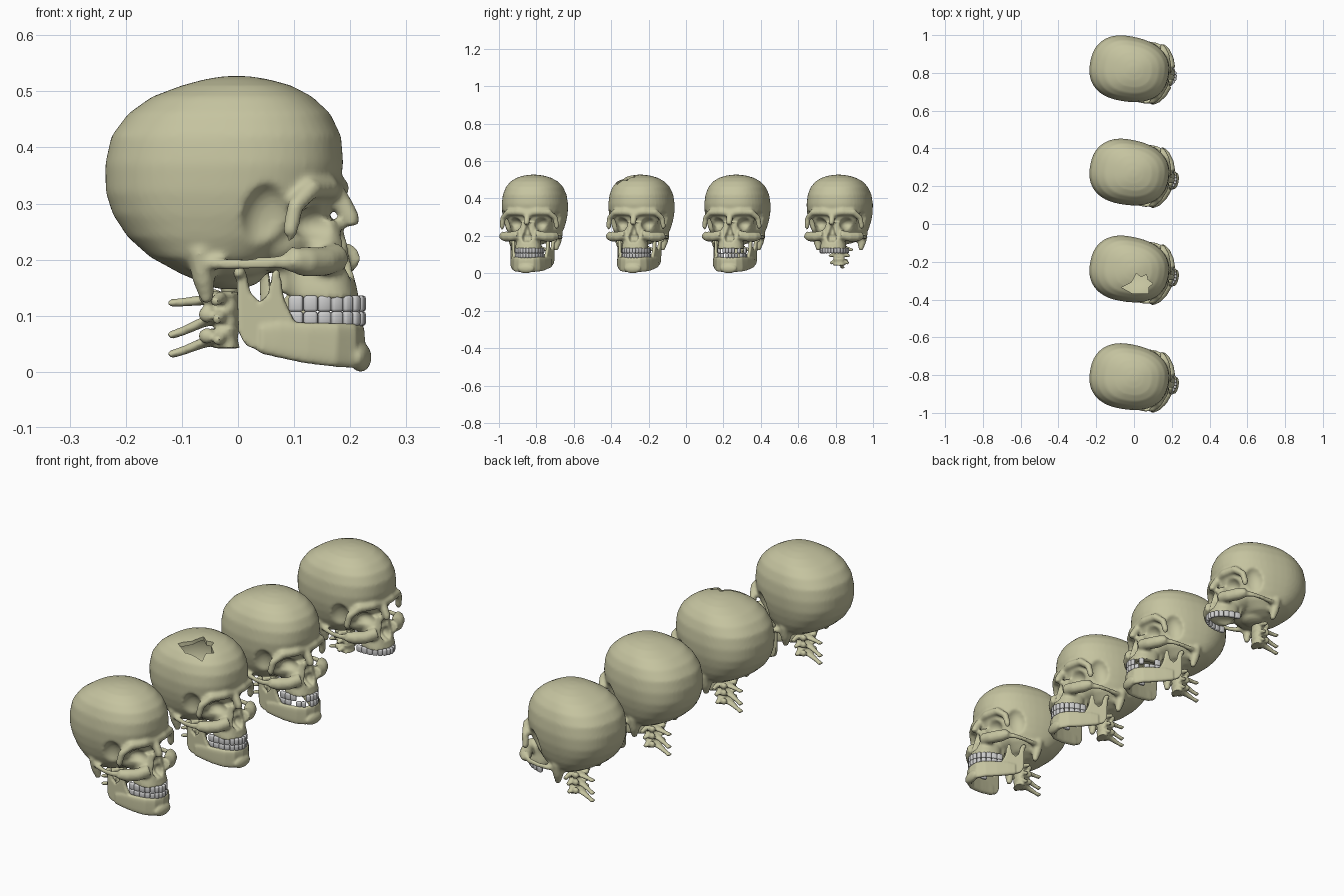
import bpy, bmesh, math
from mathutils import Vector, Matrix

if "Cube" in bpy.data.objects:
    bpy.data.objects.remove(bpy.data.objects["Cube"])

YAW = math.radians(-10.5)
BONE = bpy.data.materials.new("bone")
BONE.diffuse_color = (0.56, 0.55, 0.35, 1)
BONE.use_nodes = True
BONE.node_tree.nodes["Principled BSDF"].inputs["Base Color"].default_value = BONE.diffuse_color


def power(c, n):
    return math.copysign(abs(c) ** (2 / n), c)


def loft(bm, rings):
    vs = [[bm.verts.new(p) for p in r] for r in rings]
    n = len(vs[0])
    for a, b in zip(vs, vs[1:]):
        for i in range(n):
            j = (i + 1) % n
            bm.faces.new((a[i], a[j], b[j], b[i]))
    bm.faces.new(vs[0][::-1])
    bm.faces.new(vs[-1])


def slices(bm, table, n, count=48):
    """Stack of horizontal sections: z, back, front, half width."""
    rings = []
    for z, b, f, w in table:
        c = (b + f) / 2 - 0.02 * min(1, (f - b) / 0.4)
        ring = []
        for i in range(count):
            t = 2 * math.pi * i / count
            x, y = power(math.cos(t), n), power(math.sin(t), n)
            ring.append((c + x * ((f - c) if x > 0 else (c - b)), y * w, z))
        rings.append(ring)
    loft(bm, rings)


def sweep(bm, pts, radii, n=2.0, count=20):
    """Tube through points; radii are (side, height) pairs or one number."""
    pts = [Vector(p) for p in pts]
    d = (pts[-1] - pts[0]).normalized()
    ref = Vector((0, 0, 1)) if abs(d.z) < 0.85 else Vector((1, 0, 0))
    rings = []
    for i, p in enumerate(pts):
        t = (pts[min(i + 1, len(pts) - 1)] - pts[max(i - 1, 0)]).normalized()
        side = t.cross(ref).normalized()
        up = side.cross(t)
        r = radii[i] if isinstance(radii, list) else radii
        a, b = r if isinstance(r, tuple) else (r, r)
        rings.append([p + side * a * power(math.cos(k), n) + up * b * power(math.sin(k), n)
                      for k in (2 * math.pi * j / count for j in range(count))])
    loft(bm, rings)


def placed(c, r, turn):
    return Matrix.Translation(c) @ Matrix.Rotation(turn, 4, 'Z') @ Matrix.Diagonal((*r, 1))


def ball(bm, c, r, turn=0.0):
    bmesh.ops.create_uvsphere(bm, u_segments=32, v_segments=20, radius=1, matrix=placed(c, r, turn))


def dent(bm, c, r, d, turn=0.0):
    """Press the surface inside an ellipsoid back to its far wall."""
    inv = placed(c, r, turn).inverted()
    d = Vector(d).normalized()
    dl = inv.to_3x3() @ d
    bm.normal_update()
    for v in bm.verts:
        p = inv @ v.co
        if p.length < 1 and v.normal.dot(d) < .3:
            a, b, k = dl.dot(dl), p.dot(dl), p.dot(p) - 1
            v.co += d * (-b + math.sqrt(b * b - a * k)) / a


def prism(bm, outline, place_a, place_b):
    loft(bm, [[place_a(*p) for p in outline], [place_b(*p) for p in outline]])


def make(bm, name):
    bmesh.ops.recalc_face_normals(bm, faces=bm.faces[:])
    me = bpy.data.meshes.new(name)
    bm.to_mesh(me)
    bm.free()
    ob = bpy.data.objects.new(name, me)
    bpy.context.collection.objects.link(ob)
    return ob


def result(ob):
    dg = bpy.context.evaluated_depsgraph_get()
    return bpy.data.meshes.new_from_object(ob.evaluated_get(dg))


def finish(me):
    me.shade_smooth()
    me.set_sharp_from_angle(angle=math.radians(50))
    return me


def bake(ob, voxel=0, smooth=0):
    """Fuse the overlapping parts into one skin and soften it."""
    if voxel:
        m = ob.modifiers.new("fuse", 'REMESH')
        m.mode, m.voxel_size = 'VOXEL', voxel
    if smooth:
        m = ob.modifiers.new("soften", 'SMOOTH')
        m.factor, m.iterations = 0.5, smooth
    me = result(ob)
    bpy.data.objects.remove(ob)
    return finish(me)


def carve(me, cutters):
    """Subtract cutters, trying each solver until one gives a full mesh."""
    for c in cutters:
        c.hide_render = True
        for solver in ('MANIFOLD', 'EXACT', 'FLOAT'):
            ob = bpy.data.objects.new("carving", me)
            bpy.context.collection.objects.link(ob)
            m = ob.modifiers.new("carve", 'BOOLEAN')
            m.operation, m.solver, m.object = 'DIFFERENCE', solver, c
            out = result(ob)
            bpy.data.objects.remove(ob)
            good = len(out.polygons) > .6 * len(me.polygons) and len(out.polygons) != len(me.polygons)
            if good:
                me = out
                break
        bpy.data.objects.remove(c)
    return finish(me)


def reopen(me):
    bm = bmesh.new()
    bm.from_mesh(me)
    return bm


# braincase with temple hollows
bm = bmesh.new()
slices(bm, [(.158, -.06, .0, .06), (.175, -.10, .05, .105), (.205, -.155, .09, .138),
            (.24, -.195, .13, .153), (.28, -.222, .163, .164), (.32, -.235, .178, .171),
            (.37, -.236, .187, .173), (.42, -.225, .183, .166), (.46, -.195, .164, .15),
            (.49, -.153, .132, .125), (.51, -.10, .095, .092), (.521, -.06, .055, .058),
            (.527, -.025, .02, .02)], 2.35)
bm = reopen(bake(make(bm, "braincase"), .006))
for s in (1, -1):
    dent(bm, (.085, s * .155, .26), (.05, .042, .075), (0, -s, 0))

# face bones joined to the braincase
slices(bm, [(.13, .095, .218, .07), (.15, .09, .213, .068), (.18, .085, .207, .062),
            (.22, .08, .198, .06), (.27, .08, .185, .05)], 2.5, 32)
ball(bm, (.08, 0, .235), (.075, .1, .06))
sweep(bm, [(.168, 0, .33), (.19, 0, .298), (.204, 0, .275), (.209, 0, .26)],
      [.018, .018, .016, .013])
ball(bm, (-.015, 0, .172), (.06, .06, .025))
for s in (1, -1):
    sweep(bm, [(.174, 0, .322), (.174, s * .05, .328), (.152, s * .11, .326),
               (.13, s * .142, .295), (.122, s * .149, .25), (.126, s * .146, .195)],
          [.017, .019, .018, .015, .014, .018])
    sweep(bm, [(.12, s * .15, .2), (.145, s * .125, .196), (.172, s * .09, .196),
               (.188, s * .045, .205)], [.02, .027, .026, .026])
    sweep(bm, [(.135, s * .138, .198), (.09, s * .157, .194), (.04, s * .156, .192),
               (-.005, s * .145, .192), (-.05, s * .125, .198)],
          [(.012, .019), (.008, .012), (.008, .011), (.012, .011), (.014, .014)])
    sweep(bm, [(-.045, s * .118, .215), (-.04, s * .119, .165), (-.034, s * .115, .122)],
          [(.034, .024), (.024, .02), (.01, .01)])
    sweep(bm, [(.085, s * .03, .19), (.085, s * .035, .14)], [.014, .009])

# eye sockets, nose opening and palate
bm = reopen(bake(make(bm, "face"), .006))
for s in (1, -1):
    dent(bm, (.178, s * .085, .263), (.068, .045, .036), (-1, -s * .25, 0), s * .38)
    dent(bm, (.207, s * .011, .194), (.04, .015, .028), (-1, 0, 0))
dent(bm, (.21, 0, .225), (.04, .017, .036), (-1, 0, 0))
dent(bm, (.135, 0, .122), (.065, .046, .028), (0, 0, 1))
skull_mesh = bake(make(bm, "skull"), .006, 3)

# lower jaw: curved body, chin and upright branches
bm = bmesh.new()
half = [(.212, .036, .007, .086), (.187, .061, .009, .087), (.14, .08, .015, .088),
        (.09, .096, .026, .09), (.06, .104, .033, .085)]
path = [(u, -v, a, b) for u, v, a, b in half[::-1]] + [(.219, 0, .006, .086)] + half
sweep(bm, [(u, v, (a + b) / 2) for u, v, a, b in path],
      [(.011, (b - a) / 2) for u, v, a, b in path], 3.5, 28)
ball(bm, (.222, 0, .026), (.018, .045, .026))
branch = [(.018, .18), (.034, .18), (.042, .142), (.058, .124), (.073, .138), (.082, .182),
          (.092, .182), (.1, .13), (.118, .09), (.112, .026), (.06, .036), (.034, .048),
          (.022, .072)]
for s in (1, -1):
    prism(bm, branch, lambda u, z: (u, s * (.127 - .28 * u), z),
          lambda u, z: (u, s * (.111 - .28 * u), z))
    ball(bm, (.024, s * .115, .176), (.011, .018, .011))
jaw_mesh = bake(make(bm, "lower_jaw"), .0045, 3)

# neck: three vertebrae with rear and side spurs
bm = bmesh.new()
for z, w, drop, h in ((.13, .072, .008, .013), (.098, .055, .034, .012), (.06, .05, .03, .018)):
    sweep(bm, [(-.02, 0, z - h), (-.02, 0, z), (-.02, 0, z + h)],
          [(.032, .022), (.026, .018), (.032, .022)], 2.5)
    sweep(bm, [(-.03, 0, z), (-.065, 0, z - drop * .3), (-.1, 0, z - drop * .75),
               (-.125, 0, z - drop)],
          [(.028, .011), (.016, .009), (.009, .008), (.012, .007)])
    for s in (1, -1):
        sweep(bm, [(-.025, 0, z), (-.025, s * w * .6, z + .002), (-.03, s * w, z - .006)],
              [.012, .011, .008])
        ball(bm, (-.05, s * .03, z + .004), (.016, .013, .014))
neck_mesh = bake(make(bm, "neck"), .0048, 2)


# tooth row along a half ellipse
def arch(t):
    return Vector((.105 + .118 * math.cos(t), .071 * math.sin(t), 0))


def teeth(name, low, high, missing=()):
    bm = bmesh.new()
    dt = math.pi / 2 / 7
    for i in range(14):
        if i in missing:
            continue
        t = -math.pi / 2 + (i + .5) * dt
        d = arch(t + dt / 2) - arch(t - dt / 2)
        m = (Matrix.Translation(arch(t) + Vector((0, 0, (low + high) / 2)))
             @ Matrix.Rotation(math.atan2(d.y, d.x), 4, 'Z')
             @ Matrix.Diagonal((d.length * .98, .016, high - low, 1)))
        vs = bmesh.ops.create_cube(bm, size=1, matrix=m)['verts']
        edges = list({e for v in vs for e in v.link_edges})
        bmesh.ops.bevel(bm, geom=edges, offset=.005, segments=2, profile=.5, affect='EDGES')
    return bake(make(bm, name))


# broken skull: hollow inside with a jagged opening
bm = bmesh.new()
ball(bm, (-.03, 0, .37), (.195, .16, .146))
cavity = make(bm, "cavity_cutter")
hole = [(-.066, -.091), (-.013, -.065), (.012, -.017), (.038, -.036), (.066, -.022),
        (.072, -.05), (.1, -.07), (.076, -.09), (.078, -.123), (-.008, -.123)]
bm = bmesh.new()
turn = Matrix.Rotation(-YAW, 3, 'Z')
prism(bm, hole, lambda x, y: turn @ Vector((x, y, .4)), lambda x, y: turn @ Vector((x, y, .6)))
broken_mesh = carve(skull_mesh, [cavity, make(bm, "hole_cutter")])

for me in (skull_mesh, broken_mesh, jaw_mesh, neck_mesh):
    me.materials.clear()
    me.materials.append(BONE)
    for p in me.polygons:
        p.material_index = 0

upper = teeth("upper_teeth", .107, .136)
lower = teeth("lower_teeth", .082, .1075)
upper_gaps = teeth("upper_teeth_gaps", .107, .136, (3, 4, 9, 11, 12))
lower_gaps = teeth("lower_teeth_gaps", .082, .1075, (2, 5, 10))

# the four skulls in a row
rows = [("complete", -.815, skull_mesh, upper, lower, True),
        ("broken", -.245, broken_mesh, upper, lower, True),
        ("gapped", .268, skull_mesh, upper_gaps, lower_gaps, True),
        ("jawless", .815, skull_mesh, upper, lower, False)]
for label, y, skull, up, low, has_jaw in rows:
    parts = [("skull", skull), ("neck", neck_mesh), ("upper_teeth", up)]
    if has_jaw:
        parts += [("lower_jaw", jaw_mesh), ("lower_teeth", low)]
    for part, me in parts:
        ob = bpy.data.objects.new(label + "_" + part, me)
        ob.location = (0, y, 0)
        ob.rotation_euler.z = YAW
        bpy.context.collection.objects.link(ob)
